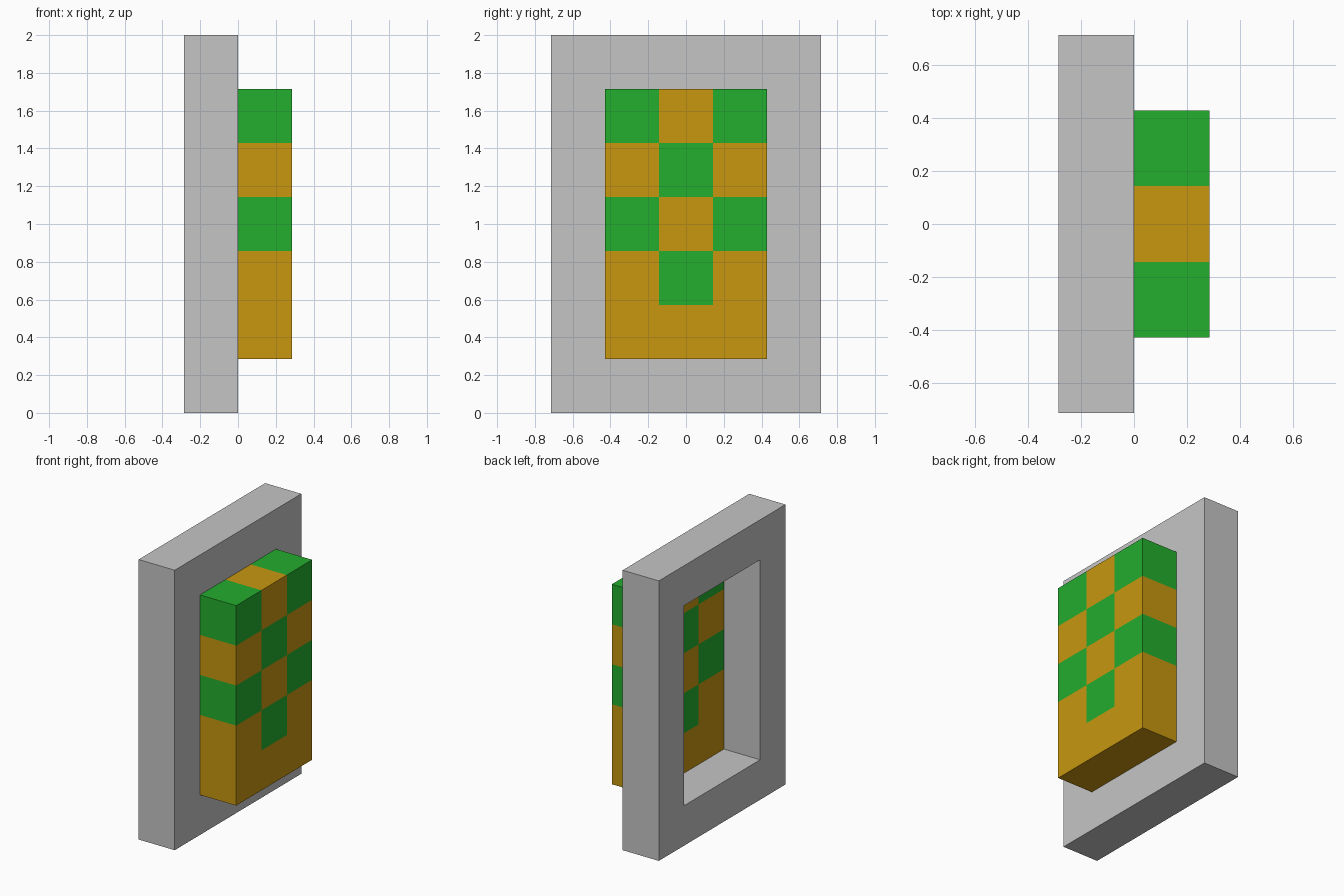
import bpy, bmesh
from mathutils import Matrix

if "Cube" in bpy.data.objects:
    bpy.data.objects.remove(bpy.data.objects["Cube"])

U = 2 / 7  # one grid cell; the whole model sits on this module


def material(name, rgb):
    m = bpy.data.materials.new(name)
    m.diffuse_color = (*rgb, 1)
    m.use_nodes = True
    m.node_tree.nodes["Principled BSDF"].inputs["Base Color"].default_value = m.diffuse_color
    return m


grey = material("light grey", (0.56, 0.56, 0.56))
amber = material("amber", (0.578, 0.309, 0.005))
green = material("green", (0.017, 0.418, 0.027))


def finish(bm, name, mats):
    bmesh.ops.recalc_face_normals(bm, faces=bm.faces)
    mesh = bpy.data.meshes.new(name)
    bm.to_mesh(mesh)
    bm.free()
    for m in mats:
        mesh.materials.append(m)
    ob = bpy.data.objects.new(name, mesh)
    bpy.context.collection.objects.link(ob)
    return ob


# Rectangular frame with an open window: outer and inner loops at back and front
def rect(bm, x, half_y, z0, z1):
    return [bm.verts.new((x, y, z)) for y, z in
            ((-half_y, z0), (half_y, z0), (half_y, z1), (-half_y, z1))]


bm = bmesh.new()
loops = [rect(bm, -U, 2.5 * U, 0, 7 * U), rect(bm, 0, 2.5 * U, 0, 7 * U),
         rect(bm, 0, 1.5 * U, U, 6 * U), rect(bm, -U, 1.5 * U, U, 6 * U)]
for a, b in zip(loops, loops[1:] + loops[:1]):
    for i in range(4):
        j = (i + 1) % 4
        bm.faces.new((a[i], a[j], b[j], b[i]))
finish(bm, "frame", [grey])

# Panel block in front of the window, cut into 3 x 5 cells
bm = bmesh.new()
bmesh.ops.create_cube(bm, size=1, matrix=Matrix.Translation((U / 2, 0, 3.5 * U))
                      @ Matrix.Diagonal((U, 3 * U, 5 * U, 1)))
cuts = [((0, y * U, 0), (0, 1, 0)) for y in (-0.5, 0.5)]
cuts += [((0, 0, z * U), (0, 0, 1)) for z in (2, 3, 4, 5)]
for co, no in cuts:
    bmesh.ops.bisect_plane(bm, geom=bm.verts[:] + bm.edges[:] + bm.faces[:],
                           plane_co=co, plane_no=no)

# Checker colours; the lowest row is plain amber
for f in bm.faces:
    c = f.calc_center_median()
    col = max(-1, min(1, round(c.y / U)))
    row = max(0, min(4, int(c.z / U - 1 + 1e-4)))
    f.material_index = 1 if row > 0 and (row + col) % 2 else 0
finish(bm, "checkered_panel", [amber, green])
